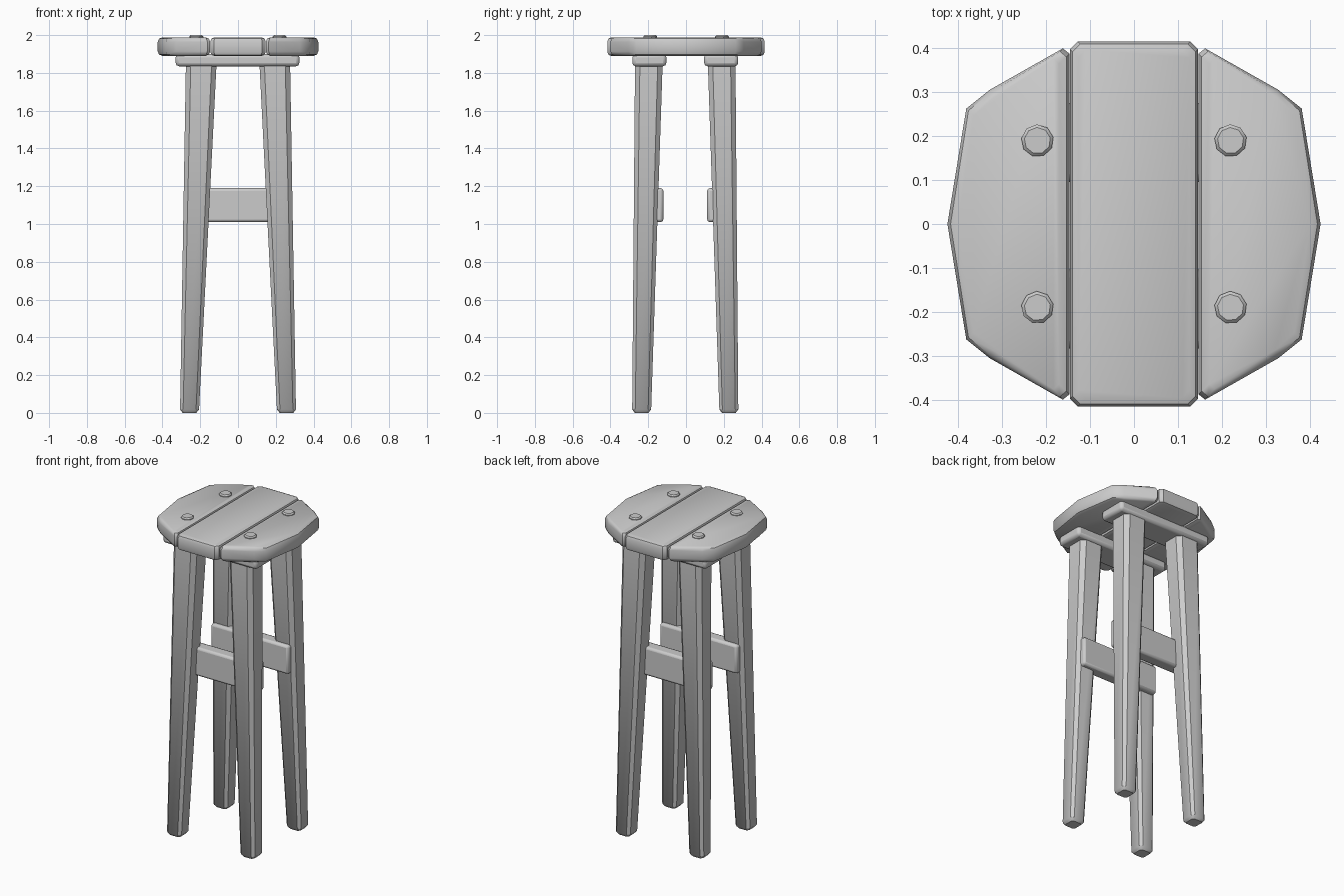
import bpy, bmesh, math

if "Cube" in bpy.data.objects:
    bpy.data.objects.remove(bpy.data.objects["Cube"])


def finish(ob, angle=40):
    bpy.ops.object.select_all(action='DESELECT')
    ob.select_set(True)
    bpy.context.view_layer.objects.active = ob
    bpy.ops.object.shade_smooth_by_angle(angle=math.radians(angle))


def loft(name, rings):
    """Skin a stack of equal-length point rings and cap both ends."""
    bm = bmesh.new()
    loops = [[bm.verts.new(p) for p in r] for r in rings]
    n = len(loops[0])
    for a, b in zip(loops, loops[1:]):
        for i in range(n):
            j = (i + 1) % n
            bm.faces.new((a[i], a[j], b[j], b[i]))
    bm.faces.new(loops[0])
    bm.faces.new(loops[-1])
    bmesh.ops.recalc_face_normals(bm, faces=bm.faces)
    me = bpy.data.meshes.new(name)
    bm.to_mesh(me)
    bm.free()
    ob = bpy.data.objects.new(name, me)
    bpy.context.collection.objects.link(ob)
    finish(ob)


def chamfer_rect(hx, hy, c):
    """Rectangle with cut corners, counter-clockwise."""
    return [(hx, -hy + c), (hx, hy - c), (hx - c, hy), (-hx + c, hy),
            (-hx, hy - c), (-hx, -hy + c), (-hx + c, -hy), (hx - c, -hy)]


def slab(name, outline, z0, z1, inset):
    """Flat board with rounded upper and lower rims."""
    xs, ys = zip(*outline)
    cx, cy = (max(xs) + min(xs)) / 2, (max(ys) + min(ys)) / 2
    hx, hy = (max(xs) - min(xs)) / 2, (max(ys) - min(ys)) / 2

    def ring(z, d):
        return [(cx + (x - cx) * (1 - d / hx), cy + (y - cy) * (1 - d / hy), z)
                for x, y in outline]
    i = inset
    loft(name, [ring(z0, i), ring(z0 + .3 * i, .3 * i), ring(z0 + i, 0),
                ring(z1 - i, 0), ring(z1 - .3 * i, .3 * i), ring(z1, i)])


def box(name, x0, x1, y0, y1, z0, z1, bevel):
    bpy.ops.mesh.primitive_cube_add(
        size=1, location=((x0 + x1) / 2, (y0 + y1) / 2, (z0 + z1) / 2))
    ob = bpy.context.object
    ob.name = name
    ob.scale = (x1 - x0, y1 - y0, z1 - z0)
    bpy.ops.object.transform_apply(location=False, rotation=False, scale=True)
    m = ob.modifiers.new("bevel", 'BEVEL')
    m.width, m.segments = bevel, 2
    finish(ob)


# Seat: middle plank and two shaped outer planks
slab("seat_middle_plank", chamfer_rect(.146, .416, .018), 1.89, 1.988, .02)
half = [(.147, .388), (.162, .4), (.328, .306), (.382, .263)]
right = half + [(.425, 0)] + [(x, -y) for x, y in reversed(half)]
slab("seat_right_plank", right, 1.89, 1.988, .024)
slab("seat_left_plank", [(-x, y) for x, y in right], 1.89, 1.988, .024)

for sy, row in ((-1, "front"), (1, "back")):
    oy = -.004
    # Cleat under the seat and stretcher on the inner side of the legs
    y = sy * .19 + oy
    box(row + "_cleat", -.33, .325, y - .09, y + .09, 1.835, 1.9, .018)
    ya, yb = sorted((sy * .116 + oy, sy * .195 + oy))
    box(row + "_stretcher", -.27, .27, ya, yb, 1.01, 1.19, .014)

    for sx, side in ((-1, "left"), (1, "right")):
        # Splayed leg, thicker at the top, with worn corners
        def leg_ring(z, shrink=0):
            t = z / 1.84
            cx = sx * (.257 - .062 * t)
            cy = sy * (.231 - .038 * t) + oy
            hx, hy = .05 + .031 * t - shrink, .05 + .023 * t - shrink
            return [(cx + px, cy + py, z)
                    for px, py in chamfer_rect(hx, hy, .32 * hx)]
        loft(f"{row}_{side}_leg",
             [leg_ring(0, .014), leg_ring(.018), leg_ring(1.85)])

        # Peg head on the seat
        px, py = sx * .22, sy * .19

        def peg_ring(z, r):
            return [(px + r * math.cos(a), py + r * math.sin(a), z)
                    for a in (math.tau * (k + .3) / 9 for k in range(9))]
        loft(f"{row}_{side}_peg",
             [peg_ring(1.96, .037), peg_ring(1.993, .037), peg_ring(2.0, .03)])
